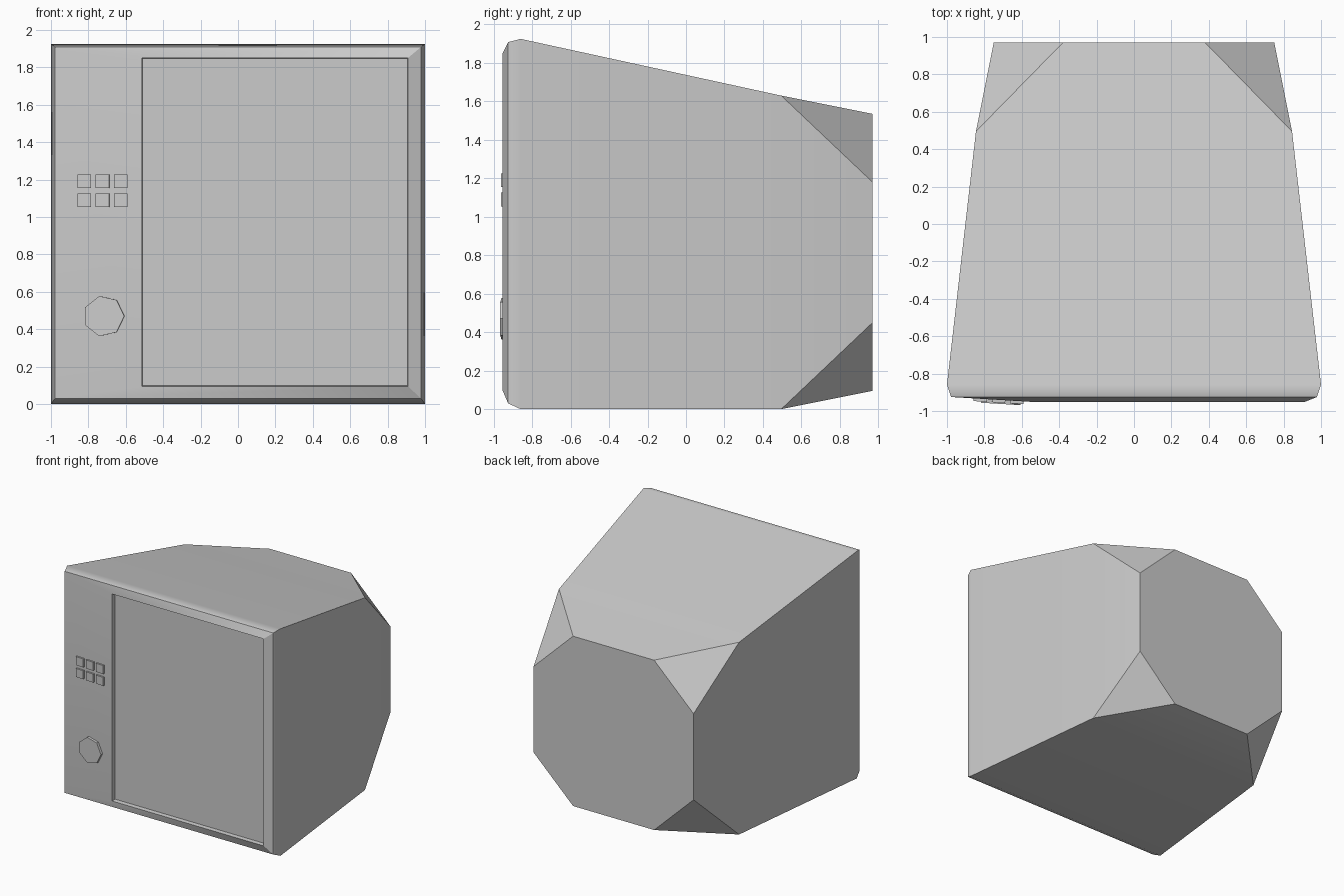
import bpy, bmesh
from math import radians, atan2, pi
from mathutils import Matrix, Vector

if "Cube" in bpy.data.objects:
    bpy.data.objects.remove(bpy.data.objects["Cube"])


def finish(name, bm, smooth=None):
    bmesh.ops.recalc_face_normals(bm, faces=bm.faces[:])
    me = bpy.data.meshes.new(name)
    bm.to_mesh(me)
    bm.free()
    ob = bpy.data.objects.new(name, me)
    bpy.context.collection.objects.link(ob)
    if smooth:
        bpy.ops.object.select_all(action='DESELECT')
        ob.select_set(True)
        bpy.context.view_layer.objects.active = ob
        bpy.ops.object.shade_smooth_by_angle(angle=radians(smooth))
        wn = ob.modifiers.new("weighted_normal", 'WEIGHTED_NORMAL')
        wn.keep_sharp = True
    return ob


# Cabinet: rectangular sections (y, x0, x1, z0, z1), from the rear shoulder to the sunken screen
sections = [
    (0.495, -0.845, 0.845, 0.00, 1.63),
    (-0.86, -1.00, 1.00, 0.00, 1.925),
    (-0.925, -0.978, 0.978, 0.03, 1.908),
    (-0.953, -0.514, 0.908, 0.095, 1.85),
    (-0.917, -0.511, 0.905, 0.098, 1.847),
]
bm = bmesh.new()
rings = [[bm.verts.new((x, y, z)) for x, z in ((x0, z0), (x1, z0), (x1, z1), (x0, z1))]
         for y, x0, x1, z0, z1 in sections]
for a, b in zip(rings, rings[1:]):
    for i in range(4):
        j = (i + 1) % 4
        bm.faces.new((a[i], a[j], b[j], b[i]))
bm.faces.new(rings[-1])

# Rear: octagonal back with cut corners
octagon = [(-0.75, 0.45), (-0.38, 0.095), (0.38, 0.095), (0.75, 0.45),
           (0.75, 1.18), (0.38, 1.535), (-0.38, 1.535), (-0.75, 1.18)]
back = [bm.verts.new((x, 0.97, z)) for x, z in octagon]
shoulder = rings[0]
for i in range(4):
    p, q, r = back[2 * i], back[2 * i + 1], back[(2 * i + 2) % 8]
    bm.faces.new((shoulder[i], p, q))
    bm.faces.new((shoulder[i], q, r, shoulder[(i + 1) % 4]))
bm.faces.new(back)
finish("tv_cabinet", bm, 30)

# Controls lie on the slightly slanted side panel
tilt = atan2(-0.028, 0.464)


def on_panel(x, z, lift):
    y = -0.925 - 0.028 * (x + 0.978) / 0.464
    return Matrix.Translation((x, y - lift, z)) @ Matrix.Rotation(tilt, 4, 'Z')


# Channel buttons
for row, z in enumerate((1.19, 1.09)):
    for col in range(3):
        x = -0.822 + 0.098 * col
        bm = bmesh.new()
        bmesh.ops.create_cube(bm, size=1,
                              matrix=on_panel(x, z, 0.002) @ Matrix.Diagonal((0.072, 0.025, 0.072, 1)))
        finish(f"button_{row}_{col}", bm)

# Seven-sided tuning knob
bm = bmesh.new()
bmesh.ops.create_cone(bm, cap_ends=True, segments=7, radius1=0.11, radius2=0.11, depth=0.03,
                      matrix=Matrix.Rotation(pi / 2, 4, 'X') @ Matrix.Rotation(pi / 2, 4, 'Z'))
# turn so that one corner points to the right
right = max(bm.verts, key=lambda v: v.co.x).co
turn = atan2(right.z, right.x)
bmesh.ops.transform(bm, verts=bm.verts[:],
                    matrix=on_panel(-0.717, 0.47, 0.006) @ Matrix.Rotation(turn, 4, 'Y'))
finish("tuning_knob", bm)
